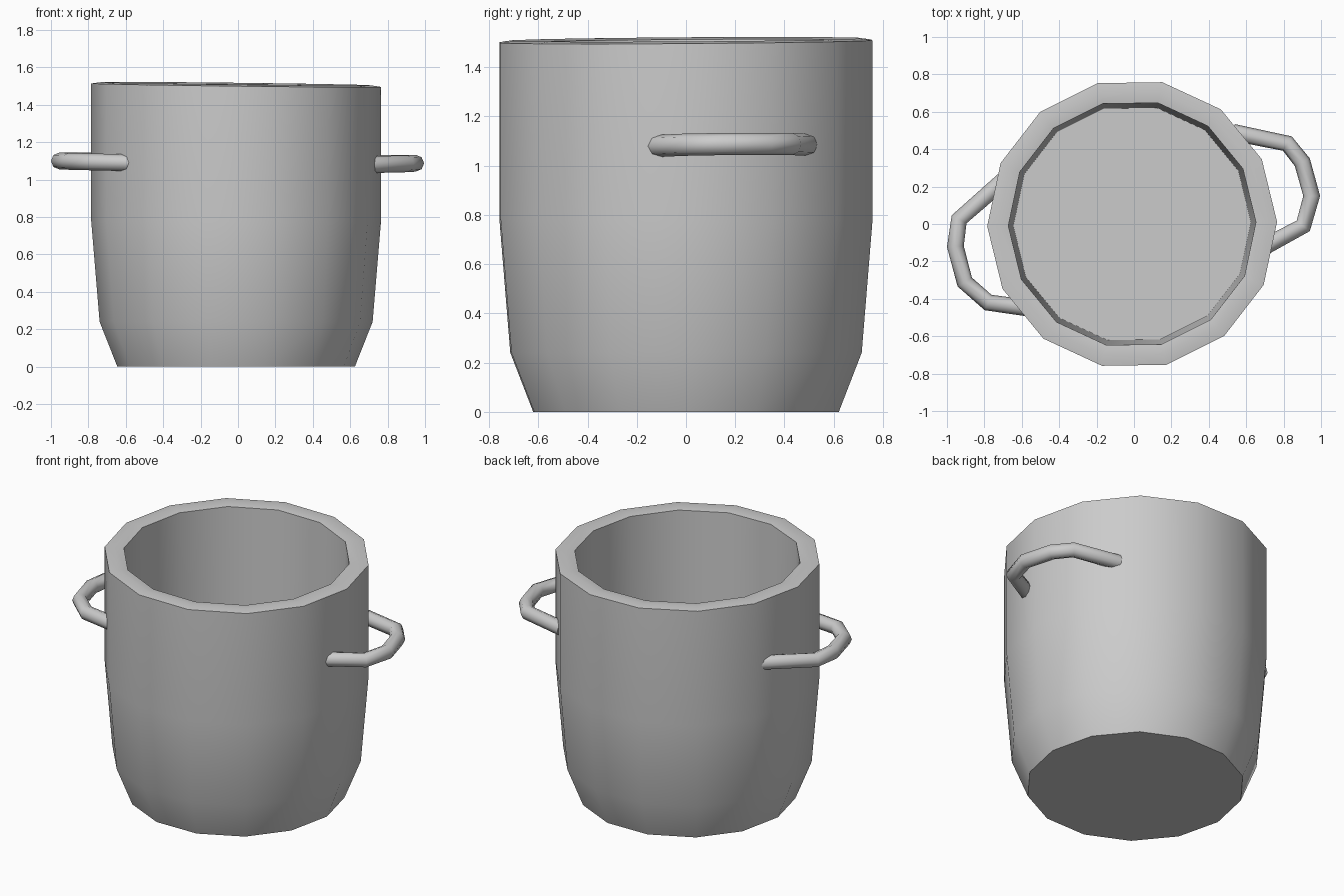
import bpy, bmesh, math

if "Cube" in bpy.data.objects:
    bpy.data.objects.remove(bpy.data.objects["Cube"])

SIDES = 14


def smooth(obj, degrees):
    bpy.ops.object.select_all(action='DESELECT')
    obj.select_set(True)
    bpy.context.view_layer.objects.active = obj
    bpy.ops.object.shade_smooth_by_angle(angle=math.radians(degrees))


def lathe(name, profile, cx):
    """Revolve (radius, z) points, closing both ends with a cap."""
    bm = bmesh.new()
    rings = []
    for r, z in profile:
        ring = []
        for i in range(SIDES):
            a = 2 * math.pi * i / SIDES + 0.015
            x, y = cx + r * math.cos(a), r * math.sin(a)
            # the hand-made rim leans slightly
            lean = (-0.012 * x + 0.007 * y) if z > 1.3 else 0
            ring.append(bm.verts.new((x, y, z + lean)))
        rings.append(ring)
    for lo, hi in zip(rings, rings[1:]):
        for i in range(SIDES):
            j = (i + 1) % SIDES
            bm.faces.new((lo[i], lo[j], hi[j], hi[i]))
    bm.faces.new(rings[0][::-1])
    bm.faces.new(rings[-1])
    mesh = bpy.data.meshes.new(name)
    bm.to_mesh(mesh)
    bm.free()
    obj = bpy.data.objects.new(name, mesh)
    bpy.context.collection.objects.link(obj)
    smooth(obj, 40)
    return obj


def tube(name, path, radius):
    """Round bar along a polyline, turned into a mesh."""
    curve = bpy.data.curves.new(name, 'CURVE')
    curve.dimensions = '3D'
    curve.bevel_depth = radius
    curve.bevel_resolution = 2
    curve.use_fill_caps = True
    spline = curve.splines.new('POLY')
    spline.points.add(len(path) - 1)
    for point, co in zip(spline.points, path):
        point.co = (*co, 1)
    obj = bpy.data.objects.new(name, curve)
    bpy.context.collection.objects.link(obj)
    bpy.ops.object.select_all(action='DESELECT')
    obj.select_set(True)
    bpy.context.view_layer.objects.active = obj
    bpy.ops.object.convert(target='MESH')
    smooth(bpy.context.object, 50)


# Pot body: outer wall, rounded rim, inner wall and floor
lathe("pot_body", [
    (0.635, 0.0), (0.73, 0.24), (0.775, 0.78), (0.775, 1.505),
    (0.72, 1.513), (0.662, 1.505), (0.635, 0.06),
], -0.01)

# Side handles
tube("right_handle", [
    (0.53, 0.49, 1.085), (0.82, 0.43, 1.088), (0.90, 0.33, 1.088),
    (0.95, 0.15, 1.088), (0.905, -0.01, 1.085), (0.70, -0.12, 1.08)], 0.045)
tube("left_handle", [
    (-0.69, 0.24, 1.10), (-0.935, 0.025, 1.10), (-0.955, -0.12, 1.10),
    (-0.905, -0.31, 1.098), (-0.78, -0.42, 1.095), (-0.56, -0.45, 1.09)], 0.045)
